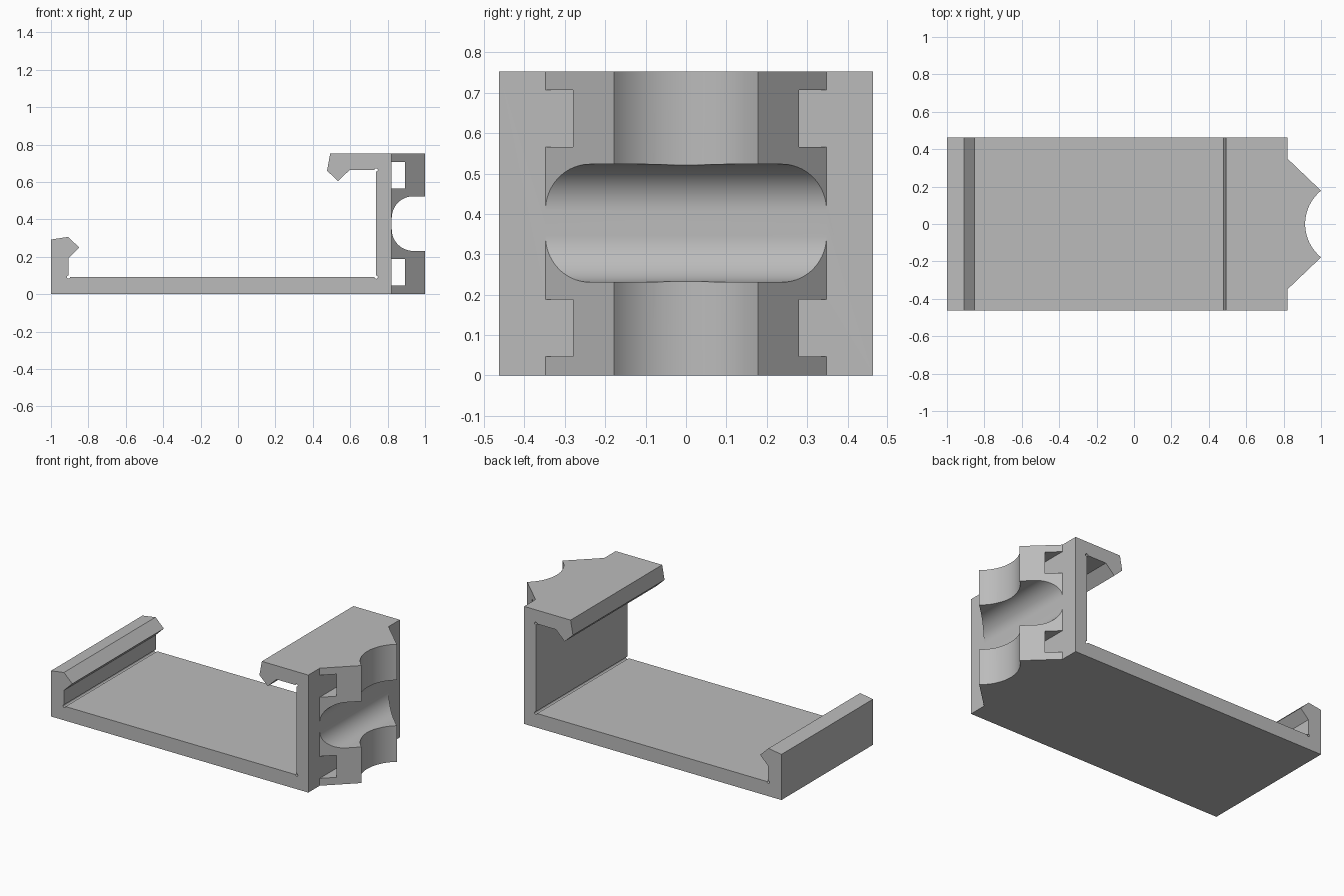
import bpy
import bmesh
from math import sin, cos, pi, asin, radians
from mathutils import Vector

default = bpy.data.objects.get("Cube")
if default:
    bpy.data.objects.remove(default, do_unlink=True)

HALF = 0.463      # half depth of the bracket
HEIGHT = 0.752    # overall height
WALL = 0.822      # outer face of the upright wall

grey = bpy.data.materials.new("plain grey")
grey.use_nodes = True
colour = (0.5, 0.5, 0.5, 1)
grey.diffuse_color = colour
grey.node_tree.nodes["Principled BSDF"].inputs["Base Color"].default_value = colour


def arc(cx, cy, r, start, end, steps):
    """Points along a circular arc, angles in degrees."""
    angles = [radians(start + (end - start) * i / steps) for i in range(steps + 1)]
    return [(cx + r * cos(a), cy + r * sin(a)) for a in angles]


def extrude(name, outline, low, high, axis):
    """Solid from an outline: (x, z) along y, or (x, y) along z."""
    bm = bmesh.new()
    place = (lambda a, b: (a, low, b)) if axis == "y" else (lambda a, b: (a, b, low))
    face = bm.faces.new([bm.verts.new(place(a, b)) for a, b in outline])
    grown = bmesh.ops.extrude_face_region(bm, geom=[face])["geom"]
    shift = Vector((0, high - low, 0) if axis == "y" else (0, 0, high - low))
    bmesh.ops.translate(bm, vec=shift, verts=[v for v in grown if isinstance(v, bmesh.types.BMVert)])
    bmesh.ops.recalc_face_normals(bm, faces=bm.faces)
    mesh = bpy.data.meshes.new(name)
    bm.to_mesh(mesh)
    bm.free()
    mesh.materials.append(grey)
    obj = bpy.data.objects.new(name, mesh)
    bpy.context.collection.objects.link(obj)
    return obj


def combine(target, other, operation):
    """Apply a boolean and discard the second solid."""
    mod = target.modifiers.new(operation.lower(), "BOOLEAN")
    mod.operation = operation
    mod.solver = "EXACT"
    mod.object = other
    bpy.context.view_layer.objects.active = target
    bpy.ops.object.modifier_apply(modifier=mod.name)
    bpy.data.objects.remove(other, do_unlink=True)


# Bracket: floor, upright wall and two snap hooks, with relief holes in the inner corners
outline = [(-1, 0), (WALL, 0), (WALL, HEIGHT), (0.493, HEIGHT),
           (0.476, 0.66), (0.535, 0.604), (0.597, 0.664)]
outline += arc(0.739, 0.664, 0.009, 180, -90, 9)
outline += arc(0.739, 0.091, 0.009, 90, -180, 9)
outline += arc(-0.906, 0.091, 0.009, 0, -270, 9)
outline += [(-0.906, 0.193), (-0.849, 0.249), (-0.908, 0.306), (-1, 0.292)]
bracket = extrude("bracket", outline, -HALF, HALF, "y")

# Mounting block with slanted sides and a curved vertical seat
radius, half_seat = 0.229, 0.178
span = asin(half_seat / radius) * 180 / pi
seat_x = 1 + radius * cos(radians(span))
plan = [(0.78, 0.348), (0.78, -0.348), (WALL, -0.348)]
plan += arc(seat_x, 0, radius, 180 + span, 180 - span, 32)
plan += [(WALL, 0.348)]
block = extrude("mounting_block", plan, 0, HEIGHT, "z")

# Rounded strap groove across the block
groove = [(0.80, 0.346), (0.80, 0.408)]
groove += arc(0.937, 0.408, 0.115, 180, 90, 20) + [(1.1, 0.523), (1.1, 0.231)]
groove += arc(0.937, 0.346, 0.115, 270, 180, 20)
combine(block, extrude("groove_cutter", groove, -0.6, 0.6, "y"), "DIFFERENCE")

# Rectangular tie slots above and below the groove
for low, high in ((0.047, 0.188), (0.566, 0.707)):
    slot = [(0.80, low), (0.894, low), (0.894, high), (0.80, high)]
    combine(block, extrude("slot_cutter", slot, -0.6, 0.6, "y"), "DIFFERENCE")

combine(bracket, block, "UNION")

bpy.ops.object.select_all(action="DESELECT")
bracket.select_set(True)
bpy.context.view_layer.objects.active = bracket
bpy.ops.object.shade_smooth_by_angle(angle=radians(25))
